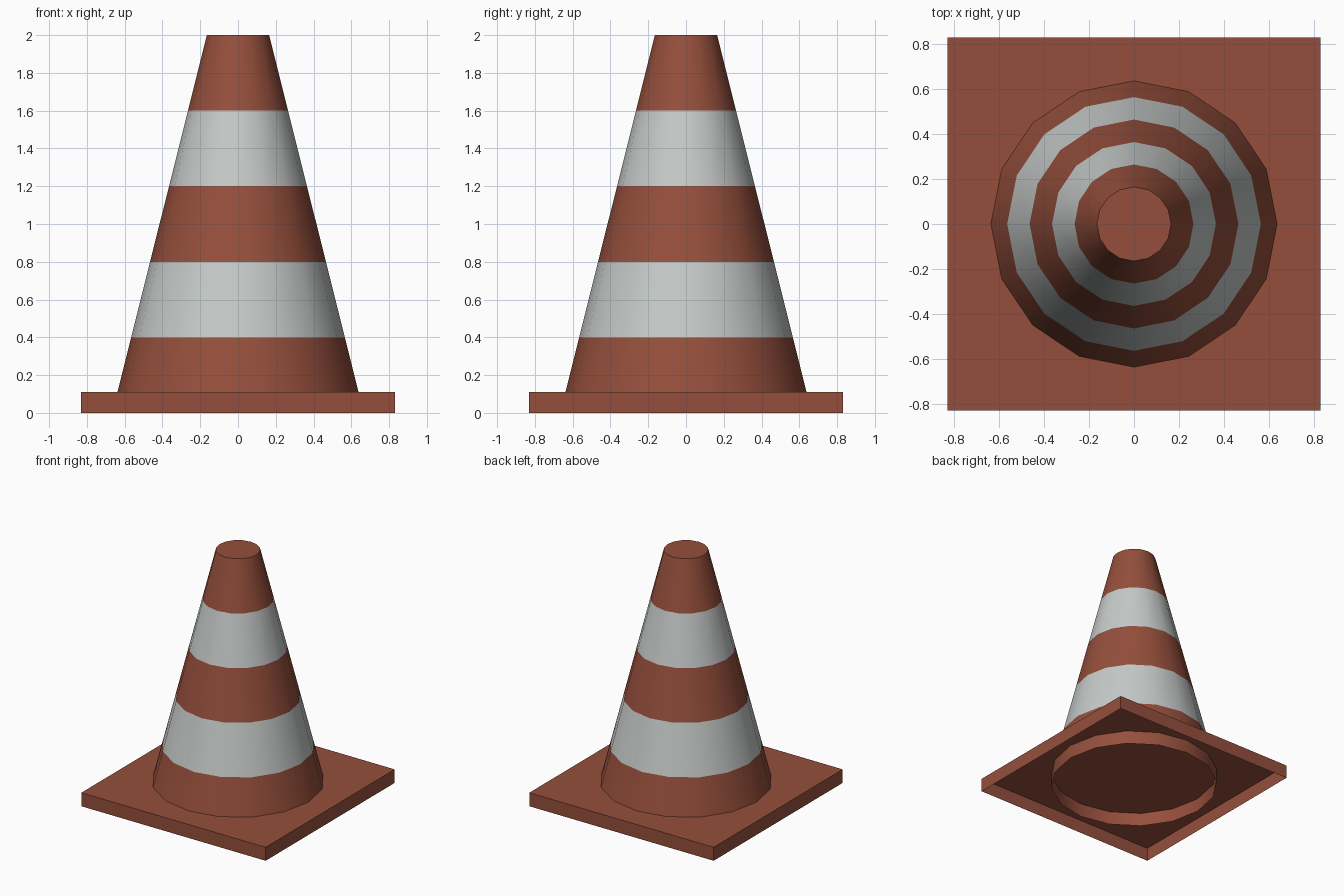
import bpy, bmesh, math

if "Cube" in bpy.data.objects:
    bpy.data.objects.remove(bpy.data.objects["Cube"])

SIDES = 16
BASE_H = 0.11
HALF = 0.832
R_BOTTOM, R_TOP, HEIGHT = 0.638, 0.165, 2.0


def material(name, rgb):
    m = bpy.data.materials.new(name)
    m.diffuse_color = (*rgb, 1.0)
    m.use_nodes = True
    m.node_tree.nodes["Principled BSDF"].inputs["Base Color"].default_value = m.diffuse_color
    return m


orange = material("burnt_orange", (0.30, 0.078, 0.045))
white = material("reflective_white", (0.56, 0.59, 0.575))


def loft(name, rings, sides, phase, cap_top, stripe=None, smooth=False):
    """Stack of regular polygons (radius, z) joined by quads, open below."""
    bm = bmesh.new()
    loops = []
    for r, z in rings:
        loops.append([bm.verts.new((r * math.cos(phase + math.tau * i / sides),
                                    r * math.sin(phase + math.tau * i / sides), z))
                      for i in range(sides)])
    for level, (lo, hi) in enumerate(zip(loops, loops[1:])):
        for i in range(sides):
            j = (i + 1) % sides
            f = bm.faces.new((lo[i], lo[j], hi[j], hi[i]))
            f.material_index = stripe(level) if stripe else 0
    if cap_top:
        bm.faces.new(loops[-1])
    mesh = bpy.data.meshes.new(name)
    bm.to_mesh(mesh)
    bm.free()
    mesh.materials.append(orange)
    mesh.materials.append(white)
    ob = bpy.data.objects.new(name, mesh)
    bpy.context.collection.objects.link(ob)
    if smooth:
        bpy.ops.object.select_all(action='DESELECT')
        ob.select_set(True)
        bpy.context.view_layer.objects.active = ob
        bpy.ops.object.shade_smooth_by_angle(angle=math.radians(30))
    return ob


# Square base tray, hollow underneath
loft("base_tray", [(HALF * math.sqrt(2), 0), (HALF * math.sqrt(2), BASE_H)],
     4, math.pi / 4, True)

# Straight collar under the tray
loft("under_collar", [(R_BOTTOM, 0), (R_BOTTOM, BASE_H)], SIDES, 0, False, smooth=True)

# Tapered cone with alternating bands
levels = [BASE_H, 0.4, 0.8, 1.2, 1.6, HEIGHT]
rings = [(R_BOTTOM + (R_TOP - R_BOTTOM) * (z - BASE_H) / (HEIGHT - BASE_H), z) for z in levels]
loft("striped_cone", rings, SIDES, 0, True, stripe=lambda k: k % 2, smooth=True)
